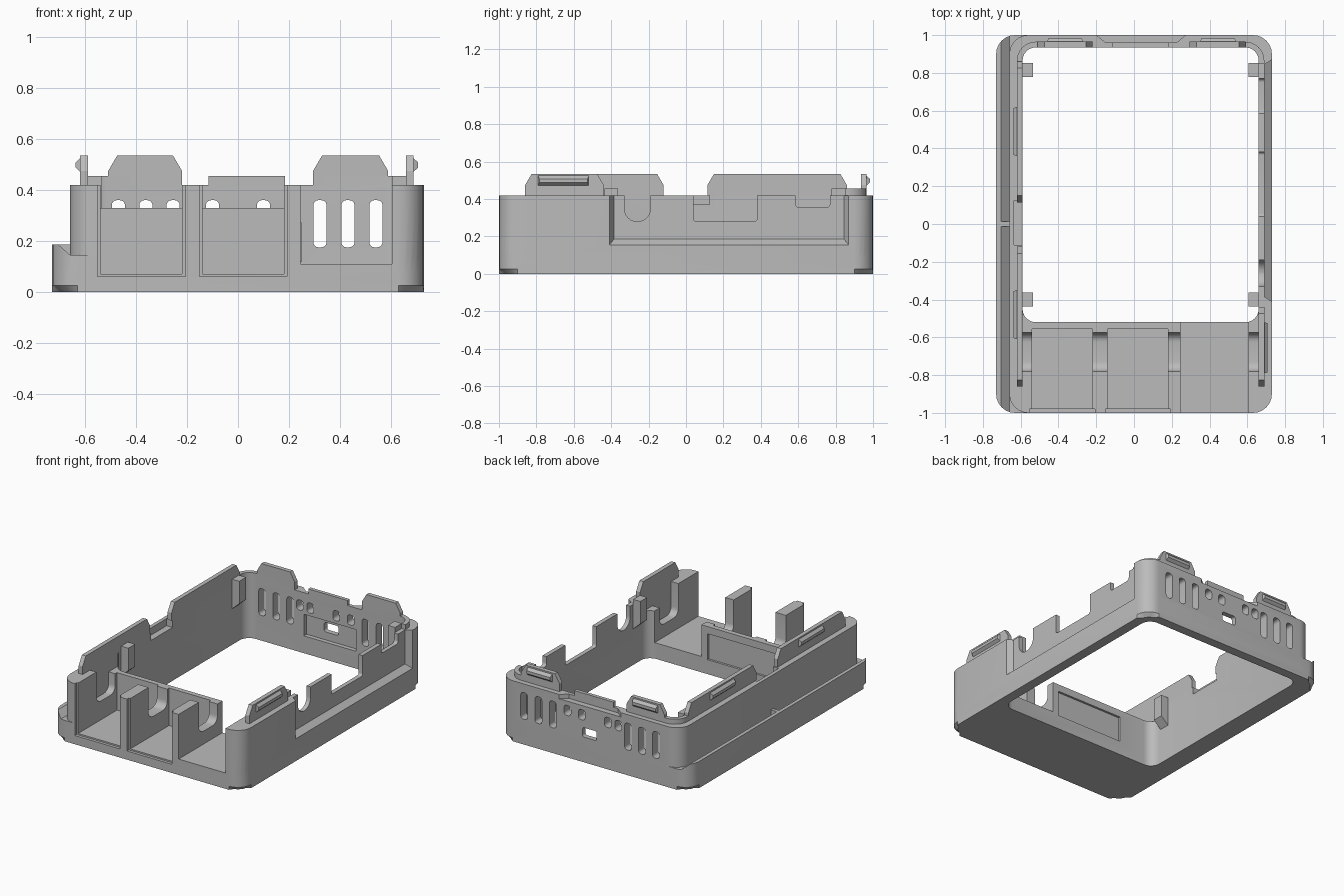
import bpy, bmesh, math
from mathutils import Vector

if "Cube" in bpy.data.objects:
    bpy.data.objects.remove(bpy.data.objects["Cube"])

mat = bpy.data.materials.new("matte grey plastic")
mat.use_nodes = True
GREY = (0.5, 0.5, 0.5, 1)
mat.diffuse_color = GREY
mat.node_tree.nodes["Principled BSDF"].inputs["Base Color"].default_value = GREY


def finish(name, bm):
    bmesh.ops.recalc_face_normals(bm, faces=bm.faces)
    me = bpy.data.meshes.new(name)
    bm.to_mesh(me)
    bm.free()
    me.materials.append(mat)
    ob = bpy.data.objects.new(name, me)
    bpy.context.collection.objects.link(ob)
    return ob


def prism(name, outline, axis, a, b, bevel=0):
    """Extrude a 2D outline along an axis from a to b."""
    place = {"x": lambda p, t: (t, p[0], p[1]),
             "y": lambda p, t: (p[0], t, p[1]),
             "z": lambda p, t: (p[0], p[1], t)}[axis]
    bm = bmesh.new()
    low = [bm.verts.new(place(p, a)) for p in outline]
    high = [bm.verts.new(place(p, b)) for p in outline]
    bottom = bm.faces.new(low)
    bm.faces.new(high[::-1])
    for i in range(len(low)):
        j = (i + 1) % len(low)
        bm.faces.new((low[i], high[i], high[j], low[j]))
    if bevel:
        bmesh.ops.bevel(bm, geom=list(bottom.edges), offset=bevel,
                        segments=1, affect="EDGES")
    return finish(name, bm)


def rounded(x0, y0, x1, y1, r, steps=6):
    """Rounded rectangle outline."""
    pts = []
    corners = ((x1 - r, y1 - r), (x0 + r, y1 - r), (x0 + r, y0 + r), (x1 - r, y0 + r))
    for q, (cx, cy) in enumerate(corners):
        for k in range(steps + 1):
            t = math.pi / 2 * (q + k / steps)
            pts.append((cx + r * math.cos(t), cy + r * math.sin(t)))
    return pts


def box(name, x0, x1, y0, y1, z0, z1):
    return prism(name, [(x0, y0), (x1, y0), (x1, y1), (x0, y1)], "z", z0, z1)


def hull(name, points):
    bm = bmesh.new()
    for p in points:
        bm.verts.new(Vector(p))
    bmesh.ops.convex_hull(bm, input=bm.verts)
    return finish(name, bm)


def combine(target, other, op="DIFFERENCE"):
    mod = target.modifiers.new("cut", "BOOLEAN")
    mod.operation, mod.solver, mod.object = op, "EXACT", other
    bpy.context.view_layer.objects.active = target
    bpy.ops.object.modifier_apply(modifier=mod.name)
    bpy.data.objects.remove(other)


WALL, TAB = 0.42, 0.535
L, R, FRONT, BACK = -0.59, 0.66, -0.52, 0.935

# Outer shell: low base with a grooved side ledge, narrower upper body
shell = prism("case_frame", rounded(-0.73, -1, 0.73, 1, 0.1), "z", 0, 0.185, 0.025)
combine(shell, prism("groove", [(-0.705, 0.185), (-0.66, 0.145), (0.9, 0.145),
                                (0.9, 0.3), (-0.705, 0.3)], "y", -1.2, 1.2))
combine(shell, prism("upper", rounded(-0.66, -1, 0.73, 1, 0.1), "z", 0.06, WALL), "UNION")

# Main opening
combine(shell, prism("opening", rounded(L, FRONT, R, BACK, 0.07), "z", -0.1, 0.8))

# Port bays at the front, with a shallow frame around the first two
for x0, x1 in ((-0.54, -0.22), (-0.14, 0.18)):
    combine(shell, box("bay", x0, x1, -1.1, -0.555, 0.07, 0.8))
    combine(shell, box("bay_frame", x0 - 0.012, x1 + 0.013, -1.1, -0.98, 0.06, 0.8))
combine(shell, box("end_bay", 0.245, 0.605, -1.1, -0.45, 0.11, 0.8))

# Divider dips and lowered rear partition
combine(shell, prism("dip", rounded(-0.78, 0.2, -0.575, 0.9, 0.05), "x", L, R))
combine(shell, box("partition_top", L, R, -0.6, -0.48, 0.33, 0.8))
combine(shell, box("partition_panel", -0.32, 0.2, -0.535, -0.5, 0.1, 0.28))

# Side recess with sloped borders, and connector notches through it
combine(shell, hull("side_recess", [
    (x, y, z) for x, y0, y1, z0 in ((0.69, -0.385, 0.845, 0.185), (0.77, -0.435, 0.895, 0.125))
    for y in (y0, y1) for z in (z0, 0.7)]))
for y0, y1, z0, r in ((-0.33, -0.19, 0.28, 0.069), (0.04, 0.38, 0.28, 0.015),
                      (0.585, 0.77, 0.355, 0.02)):
    combine(shell, prism("notch", rounded(y0, z0, y1, 0.9, r), "x", 0.62, 0.85))
combine(shell, box("inner_dip", -0.635, -0.5, -0.11, 0.125, 0.37, 0.8))

# Rear vents, card pocket and card slot
tall = (-0.47, -0.362, -0.255, 0.322, 0.432, 0.542)
small = (-0.18, -0.1, 0.1, 0.21)
for xs, z0 in ((tall, 0.175), (small, 0.29)):
    for x in xs:
        combine(shell, prism("vent", rounded(x - 0.026, z0, x + 0.026, 0.36, 0.02, 4),
                             "y", 0.85, 1.1))
combine(shell, box("pocket", -0.15, 0.25, 0.85, 0.965, 0.12, 0.27))
combine(shell, prism("card_slot", rounded(-0.015, 0.175, 0.095, 0.24, 0.015), "y", 0.85, 1.1))
combine(shell, hull("rear_relief", [
    (x, y, z) for y, x0, x1 in ((0.96, -0.15, 0.225), (1.04, -0.25, 0.32))
    for x in (x0, x1) for z in (0.39, 0.6)]))

# Raised lip around the rear corners
lip = prism("corner_lip", rounded(L - 0.03, FRONT, R + 0.03, BACK + 0.03, 0.1), "z", WALL, 0.455)
combine(lip, prism("lip_inside", rounded(L, FRONT - 0.1, R, BACK, 0.07), "z", 0.3, 0.6))
combine(lip, box("lip_front", -1, 1, -1, 0.85, 0.3, 0.6))
combine(lip, box("lip_middle", -0.26, 0.335, 0.8, 1.1, 0.3, 0.6))
box("rear_middle_tab", -0.115, 0.185, BACK, 0.96, 0.385, 0.455)


def clip_tab(name, axis, inner, out, a, b, ridge, slope=0.035):
    """Tab with sloped ends on the wall top, plus a snap ridge on its outer face."""
    face = inner + 0.03 * out
    prism(name, [(a, WALL), (b, WALL), (b, TAB - 0.06), (b - slope, TAB),
                 (a + slope, TAB), (a, TAB - 0.06)], axis, inner, face)
    r0, r1 = ridge
    pts = []
    for depth, inset, z0, z1 in ((0, 0, 0.472, 0.525), (0.018, 0.006, 0.488, 0.508)):
        for s in (r0 + inset, r1 - inset):
            for z in (z0, z1):
                d = face + depth * out
                pts.append((d, s, z) if axis == "x" else (s, d, z))
    hull(name + "_ridge", pts)


clip_tab("right_front_tab", "x", L, -1, -0.86, -0.12, (-0.61, -0.35))
clip_tab("right_rear_tab", "x", L, -1, 0.115, 0.86, (0.36, 0.62))
clip_tab("left_front_tab", "x", R, 1, -0.86, -0.44, (-0.79, -0.52))
clip_tab("rear_right_tab", "y", BACK, 1, -0.51, -0.22, (-0.46, -0.27))
clip_tab("rear_left_tab", "y", BACK, 1, 0.295, 0.59, (0.35, 0.54))

# Board supports with slanted undersides
for side, wall, out in (("right", L, 1), ("left", R, -1)):
    for end, y in (("front", -0.4), ("rear", 0.815)):
        tip = wall + 0.055 * out
        prism(side + "_" + end + "_support",
              [(wall, 0.25), (tip, 0.3), (tip, 0.455), (wall, 0.455)],
              "y", y - 0.037, y + 0.037)

# Small rib across the ledge groove
prism("ledge_rib", [(-0.73, 0.1), (-0.66, 0.1), (-0.66, 0.185), (-0.73, 0.185)],
      "y", -0.012, 0.012)

# Smooth rounded corners, crisp edges
for ob in bpy.context.scene.objects:
    if ob.type == "MESH":
        bpy.ops.object.select_all(action="DESELECT")
        ob.select_set(True)
        bpy.context.view_layer.objects.active = ob
        bpy.ops.object.shade_smooth_by_angle(angle=math.radians(30))
